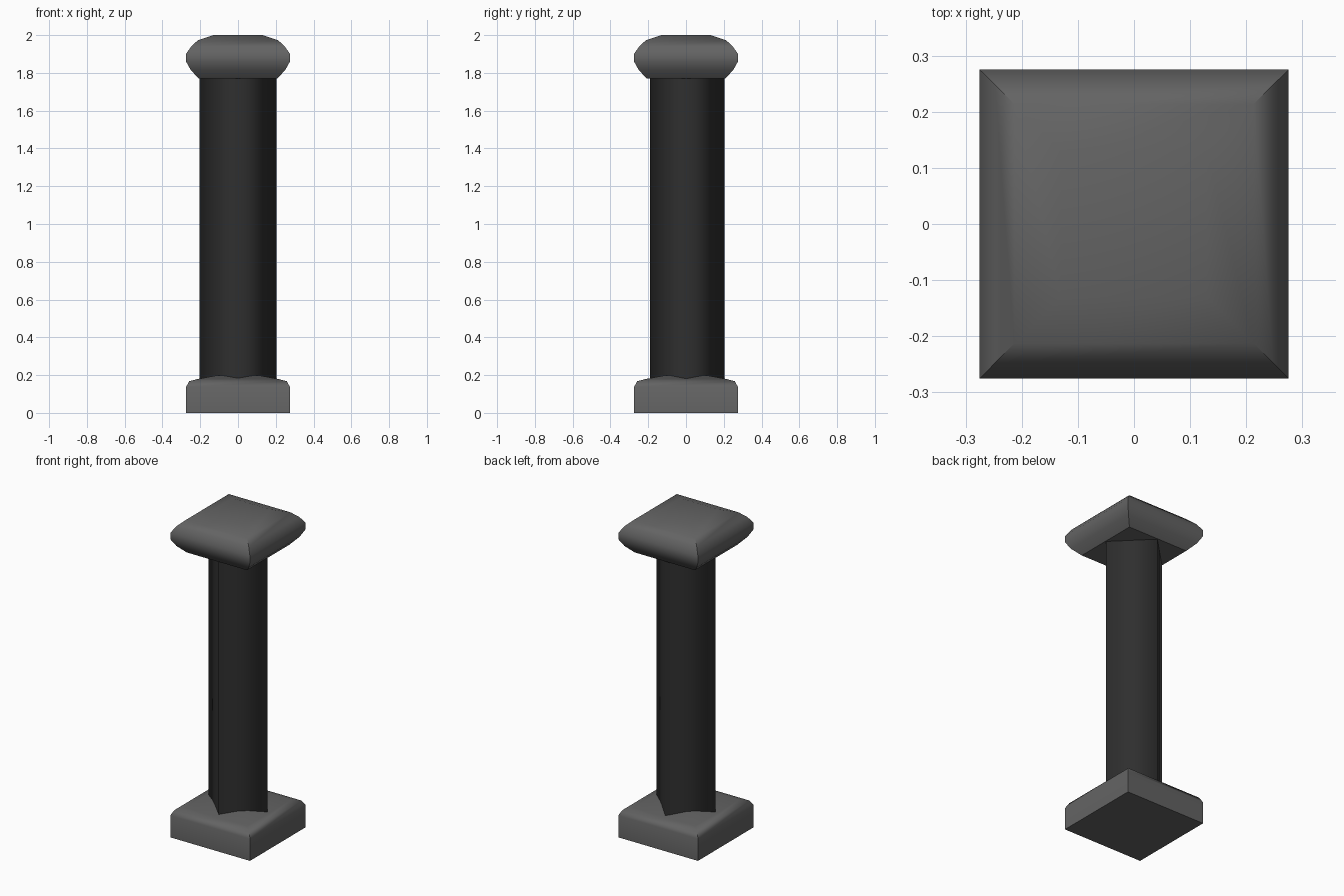
import bpy, bmesh, math

if "Cube" in bpy.data.objects:
    bpy.data.objects.remove(bpy.data.objects["Cube"])


def material(name, rgb):
    m = bpy.data.materials.new(name)
    m.diffuse_color = (*rgb, 1.0)
    m.use_nodes = True
    m.node_tree.nodes["Principled BSDF"].inputs["Base Color"].default_value = m.diffuse_color
    return m


stone = material("mid grey stone", (0.125, 0.125, 0.125))
dark = material("dark grey shaft", (0.028, 0.028, 0.028))


def loft(name, rings, mat, caps, smooth_angle):
    """Bridge equal-sized rings of points, bottom to top."""
    bm = bmesh.new()
    loops = [[bm.verts.new(p) for p in ring] for ring in rings]
    n = len(loops[0])
    for a, b in zip(loops, loops[1:]):
        for i in range(n):
            j = (i + 1) % n
            bm.faces.new((a[i], a[j], b[j], b[i]))
    if caps:
        bm.faces.new(loops[0][::-1])
        bm.faces.new(loops[-1])
    mesh = bpy.data.meshes.new(name)
    bm.to_mesh(mesh)
    bm.free()
    mesh.materials.append(mat)
    ob = bpy.data.objects.new(name, mesh)
    bpy.context.collection.objects.link(ob)
    bpy.ops.object.select_all(action='DESELECT')
    ob.select_set(True)
    bpy.context.view_layer.objects.active = ob
    if smooth_angle is None:
        bpy.ops.object.shade_smooth()
    else:
        bpy.ops.object.shade_smooth_by_angle(angle=math.radians(smooth_angle))
    return ob


def square(r, z):
    return [(-r, -r, z), (r, -r, z), (r, r, z), (-r, r, z)]


# Square plinth with a softly domed top
base_profile = [(0.275, 0.0), (0.275, 0.137), (0.258, 0.168),
                (0.215, 0.179), (0.12, 0.197)]
loft("base", [square(r, z) for r, z in base_profile], stone, True, 50)

# Square cushion capital with rounded sides
cap_profile = [(0.208, 1.77), (0.25, 1.815), (0.275, 1.86), (0.275, 1.90),
               (0.248, 1.94), (0.213, 1.972), (0.13, 2.0)]
loft("capital", [square(r, z) for r, z in cap_profile], stone, True, 42)

# Diamond-section shaft, front corner slightly pulled in
section = [(0, -0.19), (0.204, 0), (0, 0.204), (-0.204, 0)]
loft("shaft", [[(x, y, z) for x, y in section] for z in (0.15, 1.78)],
     dark, False, None)
